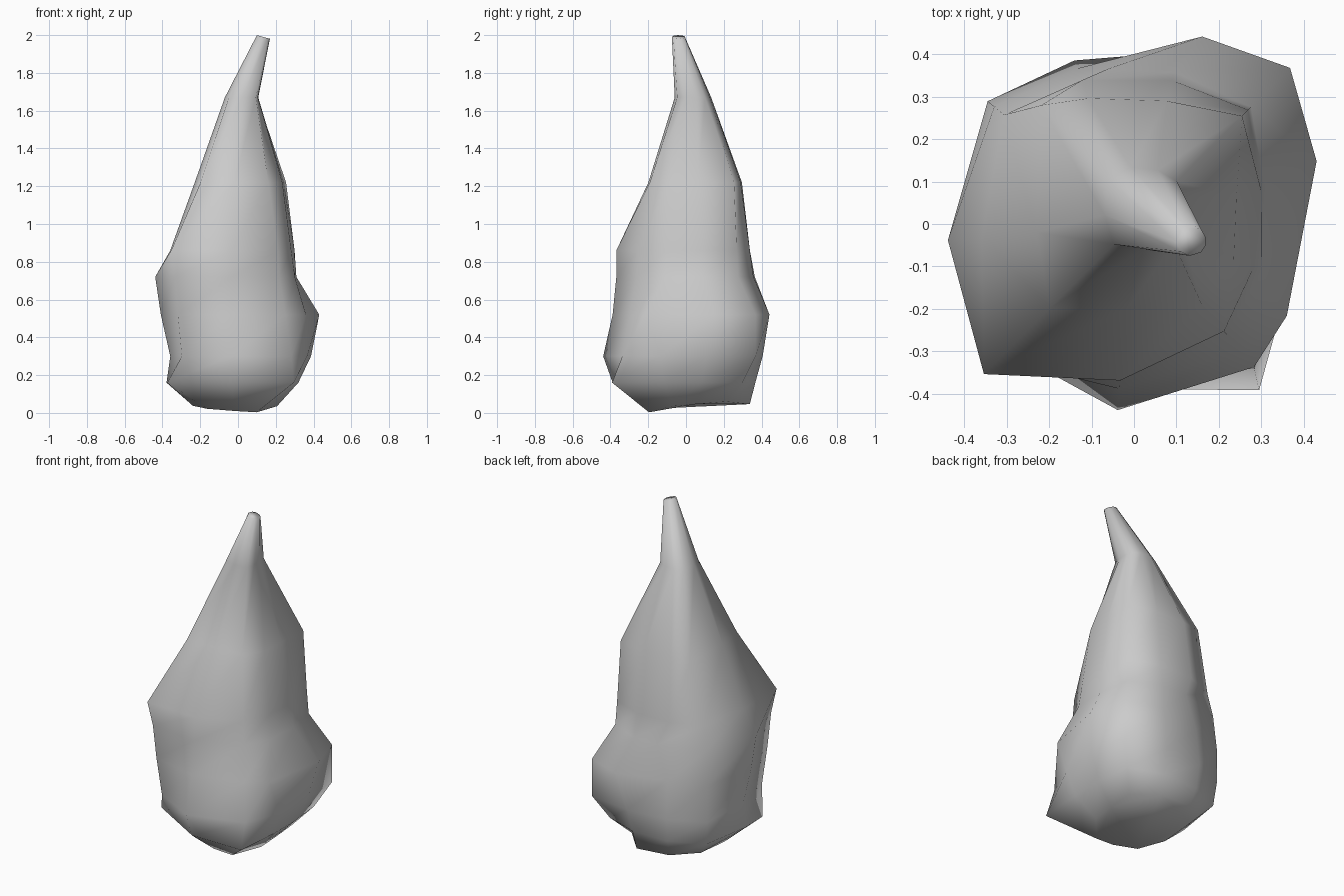
import bpy, bmesh, math

# Compass angles of the ten facets around the spire
ANGLES = [15, 45, 75, 110, 140, 185, 225, 265, 310, 340]

# Rings from foot to tip: (height, centre x, centre y, radius at each angle)
RINGS = [
    (0.025, 0, 0, [.22, .30, .35, .35, .31, .24, .23, .20, .22, .22]),
    (0.16, 0, 0, [.33, .42, .38, .39, .43, .38, .42, .39, .49, .34]),
    (0.30, 0, 0, [.40, .52, .42, .41, .45, .36, .42, .44, .44, .39]),
    (0.52, 0, 0, [.455, .52, .47, .39, .45, .41, .45, .39, .39, .42]),
    (0.72, 0, 0, [.32, .39, .37, .37, .43, .44, .47, .37, .34, .32]),
    (0.86, 0, 0, [.31, .38, .35, .36, .40, .36, .50, .37, .33, .30]),
    (1.22, 0, 0, [.25, .36, .30, .315, .355, .23, .28, .20, .25, .25]),
    (1.67, .03, .03, [.08, .10, .10, .11, .12, .10, .11, .09, .10, .08]),
    (1.99, .135, -.04, [.035] * 10),
]

# Corners that wander off their facet line: (ring, facet) -> angle
WANDER = {(0, 8): 297, (1, 6): 207, (1, 8): 307, (3, 0): 19, (3, 2): 70,
          (3, 9): 329, (4, 3): 100, (6, 4): 128}

bm = bmesh.new()
loops = []
for i, (z, cx, cy, radii) in enumerate(RINGS):
    loop = []
    for k, r in enumerate(radii):
        a = math.radians(WANDER.get((i, k), ANGLES[k]))
        x = cx + r * math.cos(a)
        y = cy + r * math.sin(a)
        h = z
        if i == 0:                       # uneven foot
            h = max(0, z + 0.08 * y - 0.06 * x + 0.3 * max(0, x - 0.11))
        elif i == len(RINGS) - 1:        # slanted tip
            h = z - 0.28 * (x - cx)
        loop.append(bm.verts.new((x, y, h)))
    loops.append(loop)

# Skin the rings and close both ends
n = len(ANGLES)
for low, high in zip(loops, loops[1:]):
    for k in range(n):
        j = (k + 1) % n
        bm.faces.new((low[k], low[j], high[j], high[k]))
bm.faces.new(loops[-1])
bm.faces.new(loops[0][::-1])
bmesh.ops.recalc_face_normals(bm, faces=bm.faces)

mesh = bpy.data.meshes.new("rock_spire")
bm.to_mesh(mesh)
bm.free()
for face in mesh.polygons:
    face.use_smooth = True
rock = bpy.data.objects.new("rock_spire", mesh)
bpy.context.collection.objects.link(rock)
